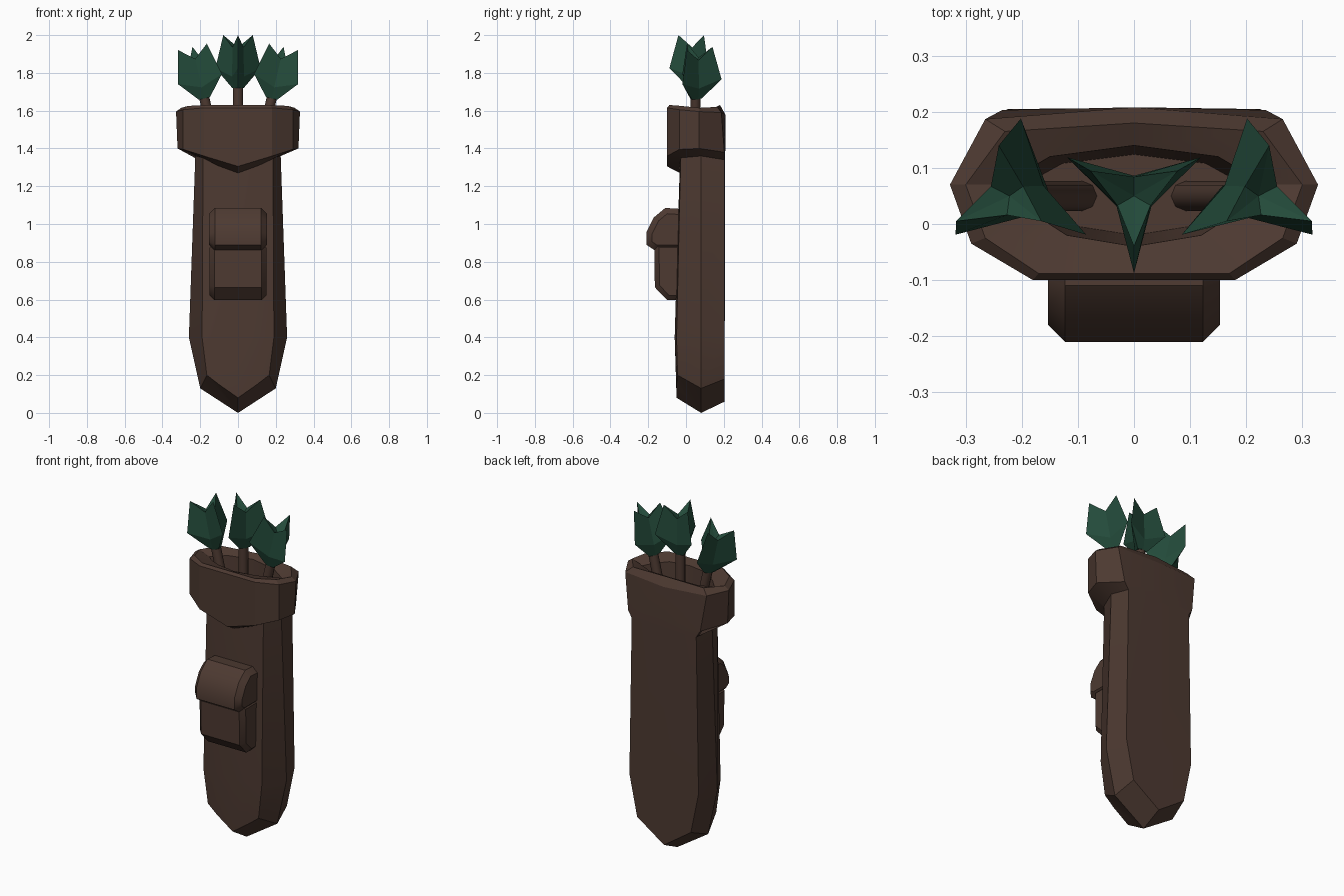
import bpy, bmesh, math
from mathutils import Matrix, Vector

if "Cube" in bpy.data.objects:
    bpy.data.objects.remove(bpy.data.objects["Cube"])


def material(name, rgb):
    m = bpy.data.materials.new(name)
    m.diffuse_color = (*rgb, 1)
    m.use_nodes = True
    m.node_tree.nodes["Principled BSDF"].inputs["Base Color"].default_value = m.diffuse_color
    return m


LEATHER = material("brown leather", (0.075, 0.042, 0.031))
GREEN = material("dark green feather", (0.017, 0.070, 0.043))


def finish(bm, name, mat, smooth=None):
    bmesh.ops.recalc_face_normals(bm, faces=bm.faces)
    me = bpy.data.meshes.new(name)
    bm.to_mesh(me)
    bm.free()
    ob = bpy.data.objects.new(name, me)
    bpy.context.collection.objects.link(ob)
    me.materials.append(mat)
    if smooth:
        bpy.ops.object.select_all(action='DESELECT')
        ob.select_set(True)
        bpy.context.view_layer.objects.active = ob
        bpy.ops.object.shade_smooth_by_angle(angle=math.radians(smooth))
    return ob


def loft(bm, rings, bottom, top):
    """Skin closed rings and close both ends with a fan to a point."""
    vs = [[bm.verts.new(p) for p in r] for r in rings]
    n = len(vs[0])
    for a, b in zip(vs, vs[1:]):
        for i in range(n):
            j = (i + 1) % n
            bm.faces.new((a[i], a[j], b[j], b[i]))
    for ring, point in ((vs[0], bottom), (vs[-1], top)):
        c = bm.verts.new(point)
        for i in range(n):
            bm.faces.new((ring[i], ring[(i + 1) % n], c))


def mirrored(half):
    return half + [(-x, y, z) for x, y, z in half[-2:0:-1]]


# Quiver: half rings from front centre round to back centre
body = [
    [(0, -.05, .08), (.10, -.05, .15), (.165, -.045, .20),
     (.20, .08, .13), (.175, .205, .18), (0, .205, .06)],
    [(0, -.06, .40), (.11, -.06, .40), (.19, -.05, .40),
     (.26, .08, .40), (.225, .205, .42), (0, .205, .42)],
    [(0, -.033, 1.27), (.11, -.033, 1.31), (.185, -.028, 1.35),
     (.226, .08, 1.36), (.21, .205, 1.34), (0, .207, 1.34)],
]
cuff = [
    [(0, -.10, 1.305), (.18, -.10, 1.36), (.29, -.035, 1.395),
     (.32, .07, 1.40), (.235, .203, 1.38), (0, .208, 1.40)],
    [(0, -.10, 1.615), (.18, -.10, 1.615), (.29, -.035, 1.605),
     (.328, .07, 1.595), (.265, .187, 1.59), (0, .208, 1.58)],
    [(0, -.088, 1.63), (.17, -.088, 1.63), (.265, -.025, 1.625),
     (.30, .07, 1.615), (.23, .165, 1.62), (0, .18, 1.63)],
    [(0, -.04, 1.61), (.12, -.02, 1.61), (.19, .025, 1.60),
     (.235, .07, 1.59), (.15, .12, 1.60), (0, .14, 1.61)],
]
floor = [(x * .85, .06 + (y - .06) * .8, 1.3) for x, y, z in cuff[-1]]
bm = bmesh.new()
loft(bm, [mirrored(r) for r in body + cuff + [floor]], (0, .08, 0), (0, .06, 1.3))
finish(bm, "quiver_body", LEATHER, 25)


# Pocket and flap: side profiles (y, z) extruded across x
def pocket_part(name, profile, half_width, bevel):
    bm = bmesh.new()
    face = bm.faces.new([bm.verts.new((-half_width, y, z)) for y, z in profile])
    out = bmesh.ops.extrude_face_region(bm, geom=[face])
    moved = [g for g in out["geom"] if isinstance(g, bmesh.types.BMVert)]
    bmesh.ops.translate(bm, verts=moved, vec=(2 * half_width, 0, 0))
    # chamfer the front side edges
    edges = [e for e in bm.edges
             if abs(e.verts[0].co.x - e.verts[1].co.x) < 1e-5
             and min(v.co.y for v in e.verts) < -.08]
    bmesh.ops.bevel(bm, geom=edges, offset=bevel, segments=1, affect='EDGES')
    finish(bm, name, LEATHER, 40)


pocket_part("pocket", [(-.03, .597), (-.10, .597), (-.165, .665), (-.168, .90),
                       (-.03, .90)], .15, .025)
pocket_part("pocket_flap", [(-.03, .86), (-.165, .86), (-.21, .89), (-.21, .955),
                            (-.17, 1.035), (-.11, 1.085), (-.03, 1.08)], .153, .03)


# Arrows: shaft plus three-finned feather, local origin at the feather base
def star(tip_r, tip_z, inner_r, inner_z):
    pts = []
    for k in range(6):
        a = math.radians(-90 + 60 * k)
        r, z = (tip_r, tip_z) if k % 2 == 0 else (inner_r, inner_z)
        pts.append((r * math.cos(a), r * math.sin(a), z))
    return pts


def arrow(tag, pos, tilt, turn):
    place = (Matrix.Translation(Vector(pos)) @ Matrix.Rotation(math.radians(tilt), 4, 'Y')
             @ Matrix.Rotation(math.radians(turn), 4, 'Z'))
    bm = bmesh.new()
    bmesh.ops.create_cone(bm, cap_ends=True, segments=8, radius1=.027, radius2=.027,
                          depth=.44, matrix=place @ Matrix.Translation((0, 0, -.17)))
    finish(bm, "arrow_shaft_" + tag, LEATHER, 50)
    bm = bmesh.new()
    loft(bm, [star(.035, 0, .028, .0), star(.138, .105, .036, .06),
              star(.09, .28, .034, .215)], (0, 0, -.005), (0, 0, .195))
    bmesh.ops.transform(bm, matrix=place, verts=bm.verts)
    finish(bm, "arrow_feather_" + tag, GREEN)


arrow("middle", (0, .05, 1.72), 0, 0)
for tag, s in (("right", 1), ("left", -1)):
    arrow(tag, (.178 * s, .05, 1.665), 13 * s, 180)
